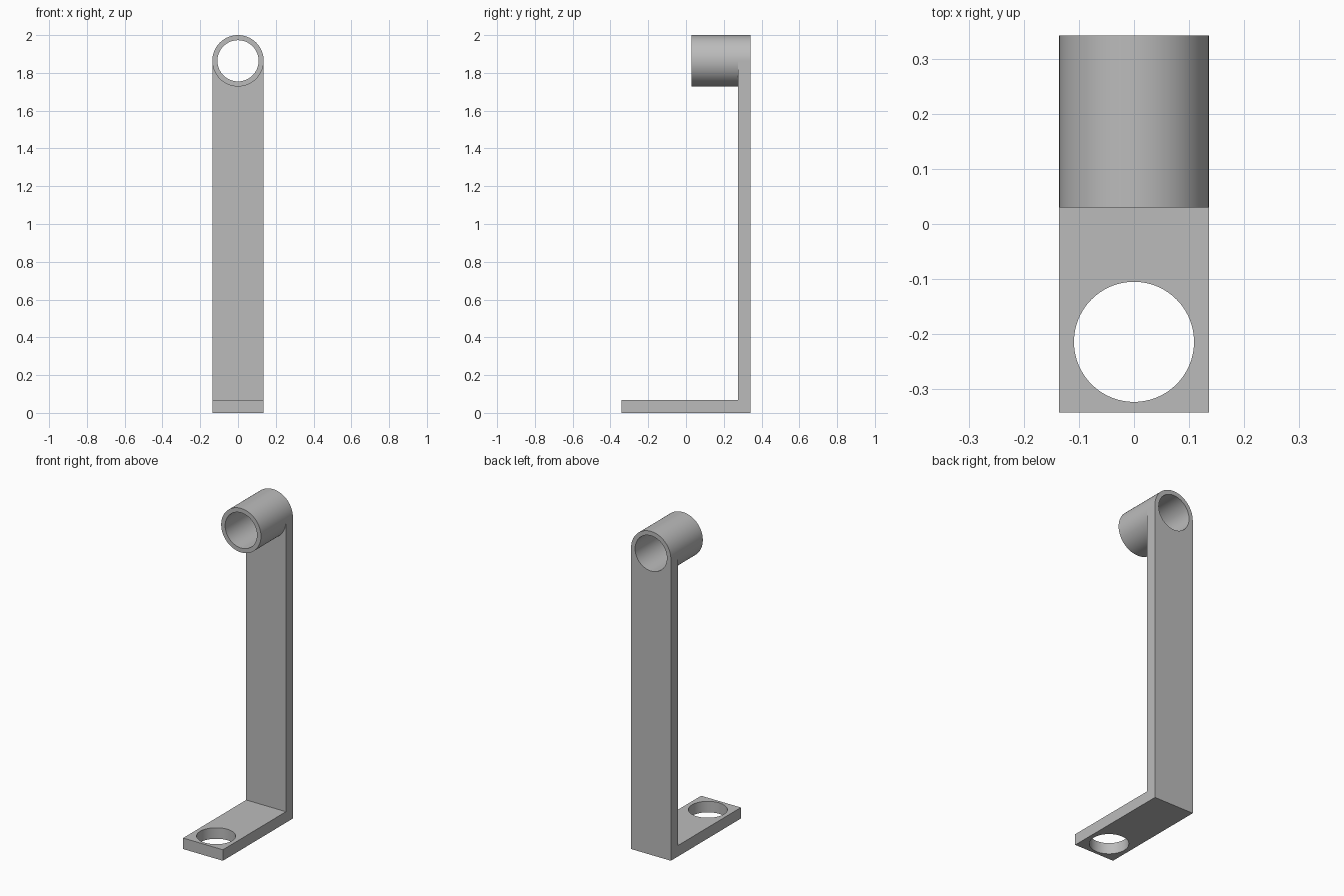
import bpy, bmesh
from math import pi, sin, cos, radians
from mathutils import Matrix, Vector

if "Cube" in bpy.data.objects:
    bpy.data.objects.remove(bpy.data.objects["Cube"], do_unlink=True)

HALF_W = 0.136      # half width, also the outer radius of the tube
THICK = 0.068       # plate thickness
HALF_D = 0.342      # half depth
TUBE_Z = 2 - HALF_W
BORE = 0.109
TUBE_FRONT = 0.03

grey = bpy.data.materials.new("plain grey")
grey.use_nodes = True
colour = (0.5, 0.5, 0.5, 1)
grey.diffuse_color = colour
grey.node_tree.nodes["Principled BSDF"].inputs["Base Color"].default_value = colour


def arc(radius, cx, cy, start=0, end=2 * pi, steps=96):
    """Points along an arc; a full turn leaves out the repeated end point."""
    count = steps if end - start >= 2 * pi else steps + 1
    angles = [start + (end - start) * i / steps for i in range(count)]
    return [(cx + radius * cos(a), cy + radius * sin(a)) for a in angles]


def slab(name, loops, depth, matrix):
    """Fill an outline with holes, extrude it along local z and place it."""
    bm = bmesh.new()
    edges = []
    for loop in loops:
        verts = [bm.verts.new((x, y, 0)) for x, y in loop]
        edges += [bm.edges.new((a, b)) for a, b in zip(verts, verts[1:] + verts[:1])]
    bmesh.ops.triangle_fill(bm, edges=edges, use_beauty=True, use_dissolve=False)
    result = bmesh.ops.extrude_face_region(bm, geom=bm.faces[:], use_keep_orig=True)
    moved = [g for g in result["geom"] if isinstance(g, bmesh.types.BMVert)]
    bmesh.ops.translate(bm, verts=moved, vec=Vector((0, 0, depth)))
    bmesh.ops.transform(bm, matrix=matrix, verts=bm.verts[:])
    bmesh.ops.recalc_face_normals(bm, faces=bm.faces[:])
    mesh = bpy.data.meshes.new(name)
    bm.to_mesh(mesh)
    bm.free()
    mesh.materials.append(grey)
    obj = bpy.data.objects.new(name, mesh)
    bpy.context.collection.objects.link(obj)
    bpy.ops.object.select_all(action='DESELECT')
    obj.select_set(True)
    bpy.context.view_layer.objects.active = obj
    bpy.ops.object.shade_smooth_by_angle(angle=radians(30))
    return obj


# Stands an outline drawn in x and z upright, extruding towards the front
upright = Matrix.Translation((0, HALF_D, 0)) @ Matrix.Rotation(pi / 2, 4, 'X')

# Foot plate with its bolt hole
foot = [(-HALF_W, -HALF_D), (HALF_W, -HALF_D),
        (HALF_W, HALF_D - THICK), (-HALF_W, HALF_D - THICK)]
slab("foot_plate", [foot, arc(BORE, 0, -0.214)], THICK, Matrix.Identity(4))

# Upright arm, its top hollowed to cradle the tube
arm = [(HALF_W, 0), (-HALF_W, 0)] + arc(HALF_W, 0, TUBE_Z, pi, 2 * pi, 48)
slab("upright_arm", [arm], THICK, upright)

# Tube at the top
slab("tube", [arc(HALF_W, 0, TUBE_Z), arc(BORE, 0, TUBE_Z)],
     HALF_D - TUBE_FRONT, upright)
